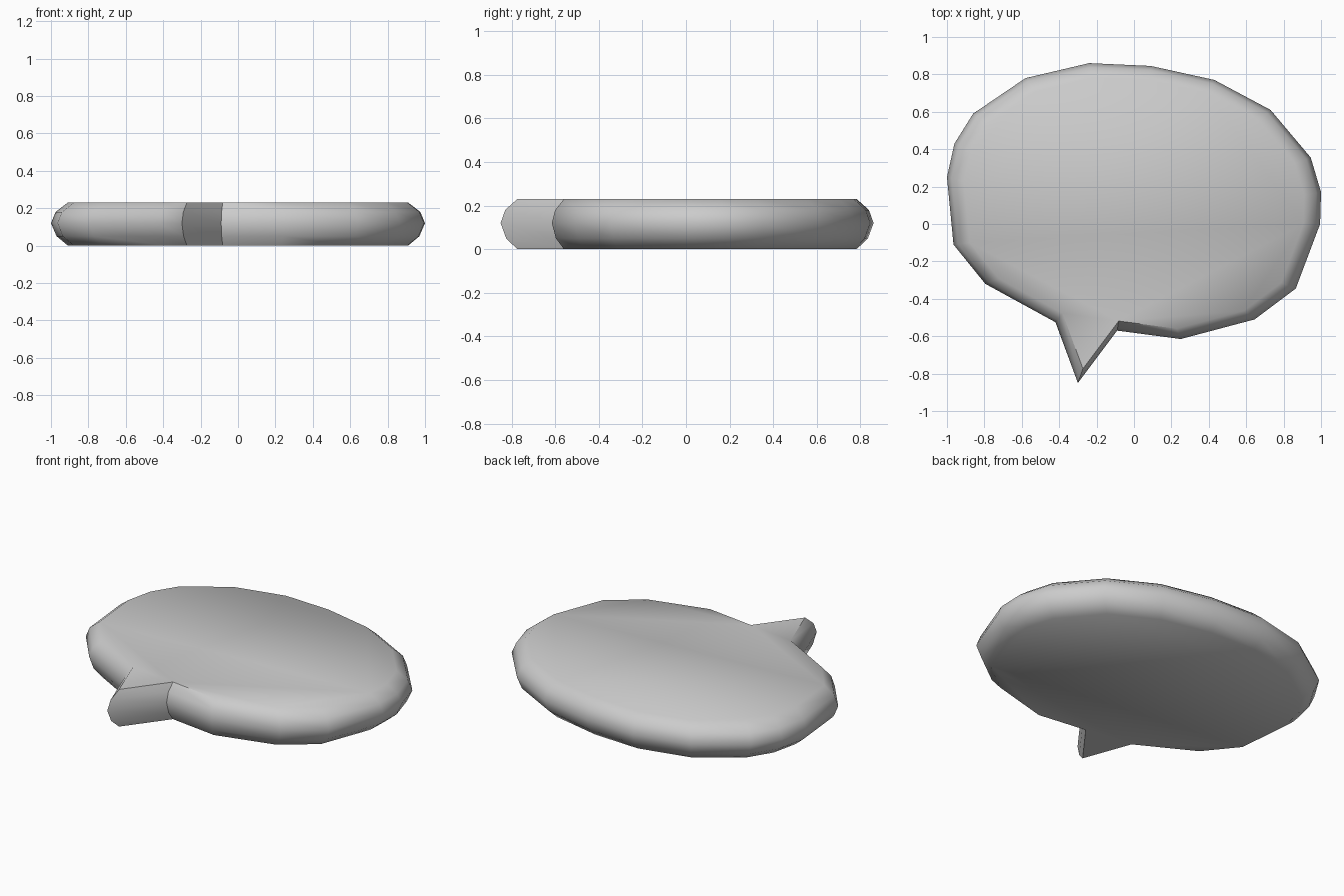
import bpy, bmesh, math

if "Cube" in bpy.data.objects:
    bpy.data.objects.remove(bpy.data.objects["Cube"])

# Outline of the bubble at its widest level, tail included
outline = [(-0.24, 0.86), (0.09, 0.845), (0.43, 0.77), (0.73, 0.61), (0.945, 0.355),
           (1.0, 0.17), (0.995, 0.0), (0.865, -0.345), (0.645, -0.51), (0.25, -0.615),
           (-0.09, -0.57), (-0.30, -0.85), (-0.42, -0.525), (-0.795, -0.32),
           (-0.965, -0.11), (-1.0, 0.25), (-0.96, 0.43), (-0.86, 0.59), (-0.58, 0.78)]
# Rounded rim: (scale, height) of each ring
rim = [(0.91, 0.0), (0.97, 0.05), (1.0, 0.12), (0.975, 0.18), (0.91, 0.23)]

bm = bmesh.new()
rings = [[bm.verts.new((x * s, y * s, z)) for x, y in outline] for s, z in rim]

# Side bands
n = len(outline)
for low, high in zip(rings, rings[1:]):
    for i in range(n):
        j = (i + 1) % n
        bm.faces.new((low[i], low[j], high[j], high[i]))

# Flat bottom and top
bm.faces.new(rings[0])
bm.faces.new(rings[-1])
bmesh.ops.recalc_face_normals(bm, faces=bm.faces)

mesh = bpy.data.meshes.new("speech_bubble")
bm.to_mesh(mesh)
bm.free()
bubble = bpy.data.objects.new("speech_bubble", mesh)
bpy.context.collection.objects.link(bubble)
bpy.context.view_layer.objects.active = bubble
bubble.select_set(True)
bpy.ops.object.shade_smooth_by_angle(angle=math.radians(50))
